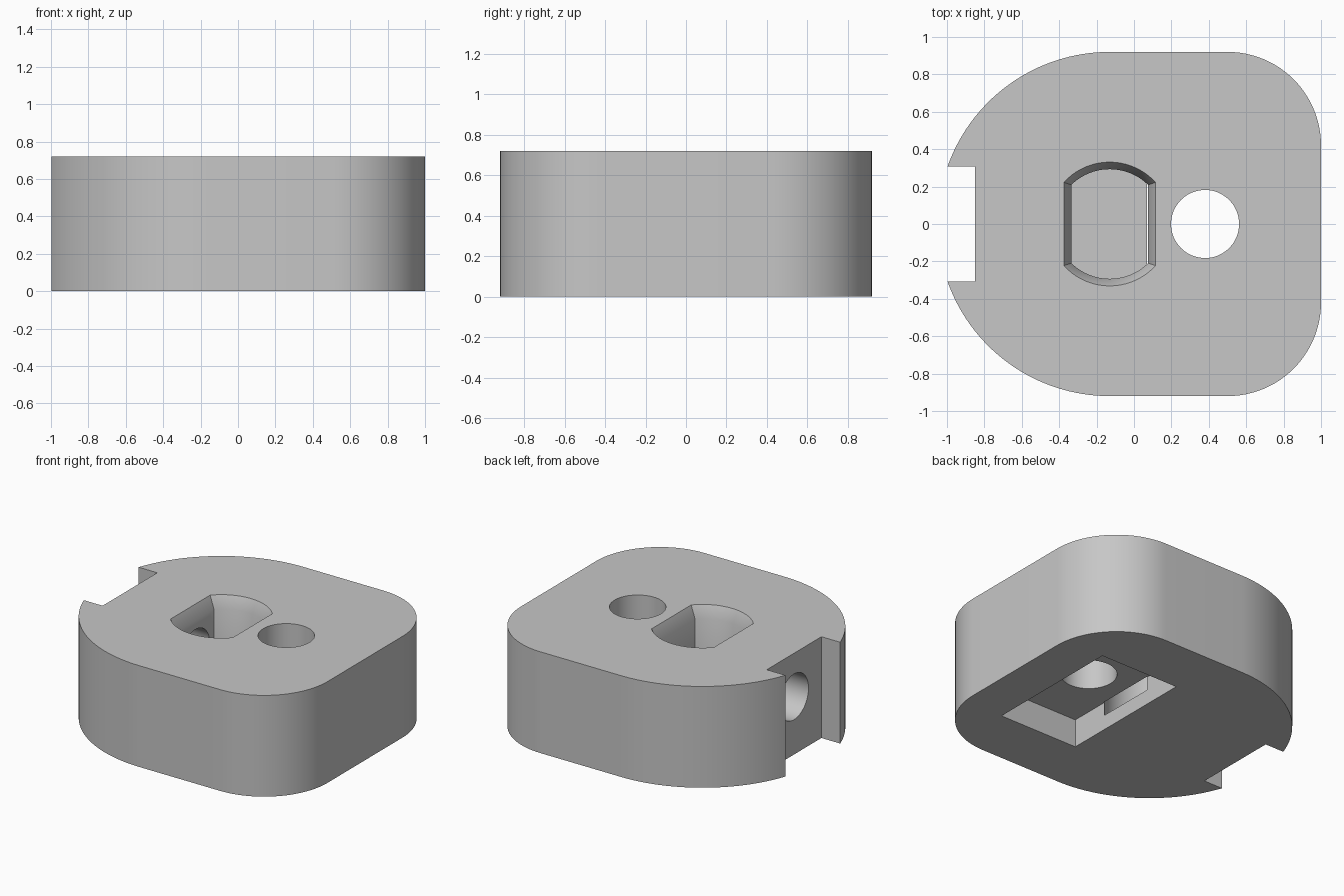
import bpy, bmesh
from math import acos, cos, sin, pi
from mathutils import Matrix

cube = bpy.data.objects.get("Cube")
if cube:
    bpy.data.objects.remove(cube, do_unlink=True)

HEIGHT = 0.72
HUB_X = -0.13      # centre of the rounded end and the flatted socket
PIN_X = 0.38       # centre of the vertical hole and the pocket below it

grey = bpy.data.materials.new("plain grey")
grey.use_nodes = True
grey.diffuse_color = (0.57, 0.57, 0.57, 1)
grey.node_tree.nodes["Principled BSDF"].inputs["Base Color"].default_value = grey.diffuse_color


def arc(cx, cy, r, start, end, n):
    return [(cx + r * cos(start + (end - start) * i / n),
             cy + r * sin(start + (end - start) * i / n)) for i in range(n + 1)]


def loft(name, sections):
    """Closed solid through (outline, z) sections of equal point count."""
    bm = bmesh.new()
    rings = [[bm.verts.new((x, y, z)) for x, y in pts] for pts, z in sections]
    for low, high in zip(rings, rings[1:]):
        for i in range(len(low)):
            j = (i + 1) % len(low)
            bm.faces.new((low[i], low[j], high[j], high[i]))
    bm.faces.new(rings[0][::-1])
    bm.faces.new(rings[-1])
    bmesh.ops.recalc_face_normals(bm, faces=bm.faces)
    mesh = bpy.data.meshes.new(name)
    bm.to_mesh(mesh)
    bm.free()
    obj = bpy.data.objects.new(name, mesh)
    bpy.context.collection.objects.link(obj)
    mesh.materials.append(grey)
    return obj


def box(name, x0, x1, half_y, z0, z1):
    pts = [(x0, -half_y), (x1, -half_y), (x1, half_y), (x0, half_y)]
    return loft(name, [(pts, z0), (pts, z1)])


def cylinder(name, x, r, z0, z1):
    pts = arc(x, 0, r, 0, 2 * pi, 64)[:-1]
    return loft(name, [(pts, z0), (pts, z1)])


def flatted_circle(r, half):
    a = acos(half / r)
    return arc(HUB_X, 0, r, a, pi - a, 20) + arc(HUB_X, 0, r, pi + a, 2 * pi - a, 20)


# Body: large round end on the right, two rounded corners on the left
upper = arc(0.5, 0.42, 0.5, 0, pi / 2, 24) + arc(HUB_X, 0, 0.92, pi / 2, pi, 40)
lower = [(x, -y) for x, y in reversed(upper[:-1])]
outline = upper + lower
body = loft("clamp_body", [(outline, 0), (outline, HEIGHT)])

# Flatted socket with a chamfered mouth
wide, narrow = flatted_circle(0.331, 0.245), flatted_circle(0.293, 0.205)
socket = loft("socket_cutter", [(narrow, 0.105), (narrow, HEIGHT - 0.085),
                                (wide, HEIGHT), (wide, HEIGHT + 0.1)])

# Side bore from the notch into the socket
bore = cylinder("bore_cutter", 0, 0.162, -1.2, HUB_X)
bore.data.transform(Matrix.Translation((0, 0, 0.41)) @ Matrix.Rotation(pi / 2, 4, "Y"))

cutters = [
    box("notch_cutter", -1.3, -0.85, 0.307, -0.1, HEIGHT + 0.1),
    socket,
    cylinder("pin_hole_cutter", PIN_X, 0.182, -0.1, HEIGHT + 0.1),
    box("pocket_cutter", 0.07, 2 * PIN_X - 0.07, 0.505, -0.1, 0.2),
    bore,
]

bpy.ops.object.select_all(action="DESELECT")
bpy.context.view_layer.objects.active = body
body.select_set(True)
for cutter in cutters:
    cutter.hide_render = True
    mod = body.modifiers.new(cutter.name, "BOOLEAN")
    mod.operation = "DIFFERENCE"
    mod.solver = "EXACT"
    mod.object = cutter
    bpy.ops.object.modifier_apply(modifier=mod.name)
    bpy.data.objects.remove(cutter, do_unlink=True)

bpy.ops.object.shade_smooth_by_angle(angle=0.5)
